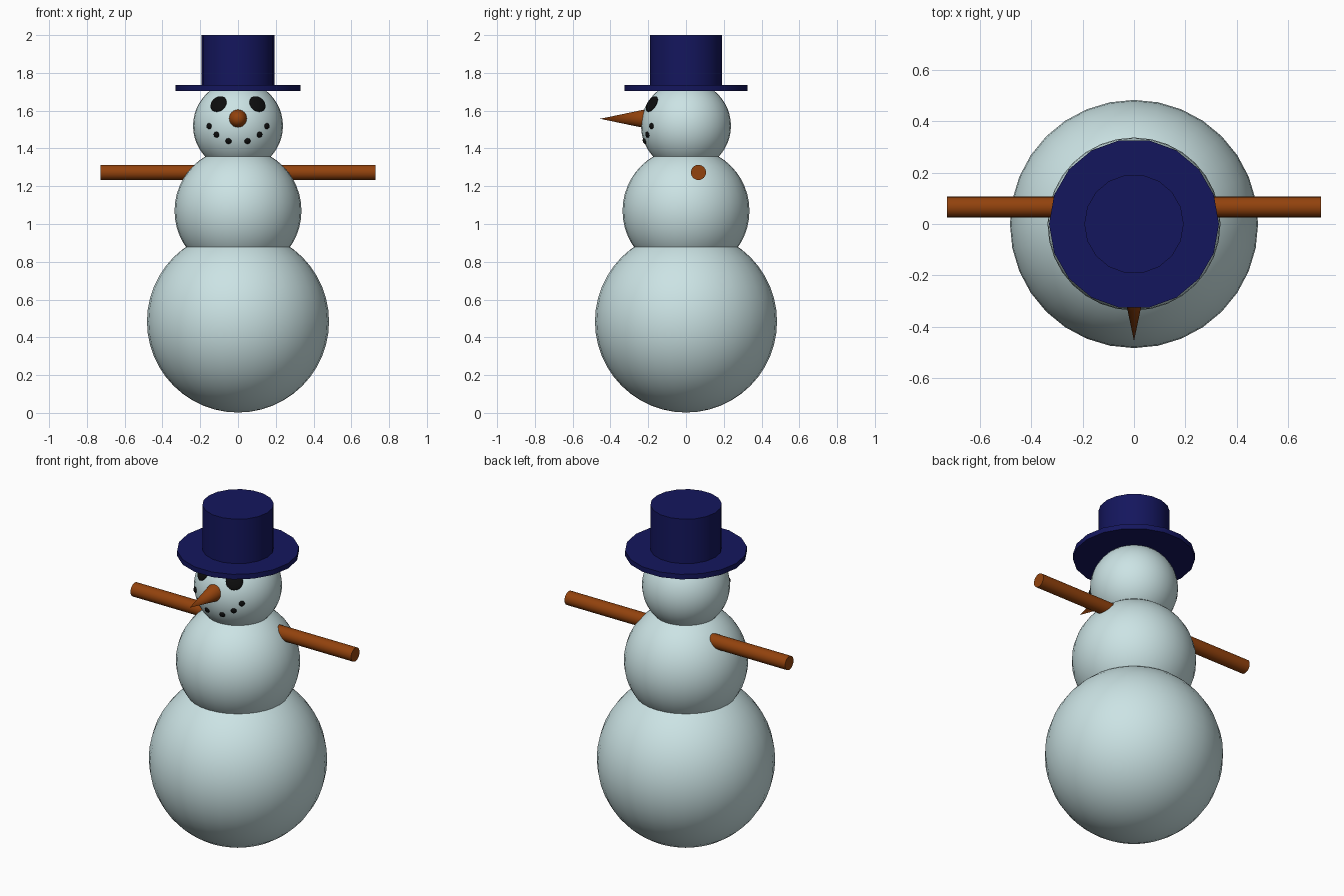
import bpy
import math
from mathutils import Vector

if "Cube" in bpy.data.objects:
    bpy.data.objects.remove(bpy.data.objects["Cube"])


def material(name, rgb):
    m = bpy.data.materials.new(name)
    m.diffuse_color = (*rgb, 1)
    m.use_nodes = True
    m.node_tree.nodes["Principled BSDF"].inputs["Base Color"].default_value = m.diffuse_color
    return m


SNOW = material("snow", (0.60, 0.77, 0.78))
NAVY = material("navy_felt", (0.007, 0.008, 0.11))
WOOD = material("wood", (0.29, 0.055, 0.004))
COAL = material("coal", (0.004, 0.004, 0.004))


def finish(name, mat):
    ob = bpy.context.object
    ob.name = name
    ob.data.materials.append(mat)
    bpy.ops.object.shade_smooth_by_angle(angle=math.radians(35))
    return ob


def ball(name, r, z):
    bpy.ops.mesh.primitive_uv_sphere_add(segments=32, ring_count=24, radius=r, location=(0, 0, z))
    return finish(name, SNOW)


def cylinder(name, mat, sides, r, length, loc, rot=(0, 0, 0)):
    bpy.ops.mesh.primitive_cylinder_add(vertices=sides, radius=r, depth=length, location=loc, rotation=rot)
    return finish(name, mat)


# Snow body
HEAD_R, HEAD_Z = 0.238, 1.52
ball("lower_body", 0.482, 0.484)
ball("middle_body", 0.336, 1.07)
ball("head", HEAD_R, HEAD_Z)

# Top hat, 18 sides with a corner on the x axis
turn = (0, 0, math.pi / 2)
cylinder("hat_brim", NAVY, 18, 0.33, 0.03, (0, 0, 1.72), turn)
cylinder("hat_crown", NAVY, 18, 0.193, 0.27, (0, 0, 1.865), turn)

# Stick arms: one straight pole through the middle ball
cylinder("arms", WOOD, 24, 0.04, 1.454, (0, 0.066, 1.273), (0, math.pi / 2, 0))

# Nose pointing forward
bpy.ops.mesh.primitive_cone_add(vertices=24, radius1=0.053, radius2=0, depth=0.255,
                                location=(0, -0.3275, 1.557), rotation=(math.pi / 2, 0, 0))
finish("nose", WOOD)


# Coal pieces: flattened lumps lying on the head surface
def coal(name, x, z, r, thick):
    dz = z - HEAD_Z
    n = Vector((x, -math.sqrt(HEAD_R ** 2 - x * x - dz * dz), dz))
    bpy.ops.mesh.primitive_uv_sphere_add(segments=20, ring_count=12, radius=1,
                                         location=n + Vector((0, 0, HEAD_Z)),
                                         rotation=n.to_track_quat('Z', 'Y').to_euler())
    bpy.context.object.scale = (r, r, thick)
    finish(name, COAL)


for side, s in (("left", -1), ("right", 1)):
    coal(side + "_eye", s * 0.103, 1.635, 0.047, 0.013)
    for i, (x, z) in enumerate([(0.05, 1.439), (0.114, 1.473), (0.153, 1.518)]):
        coal(f"{side}_mouth_{i + 1}", s * x, z, 0.016, 0.01)
